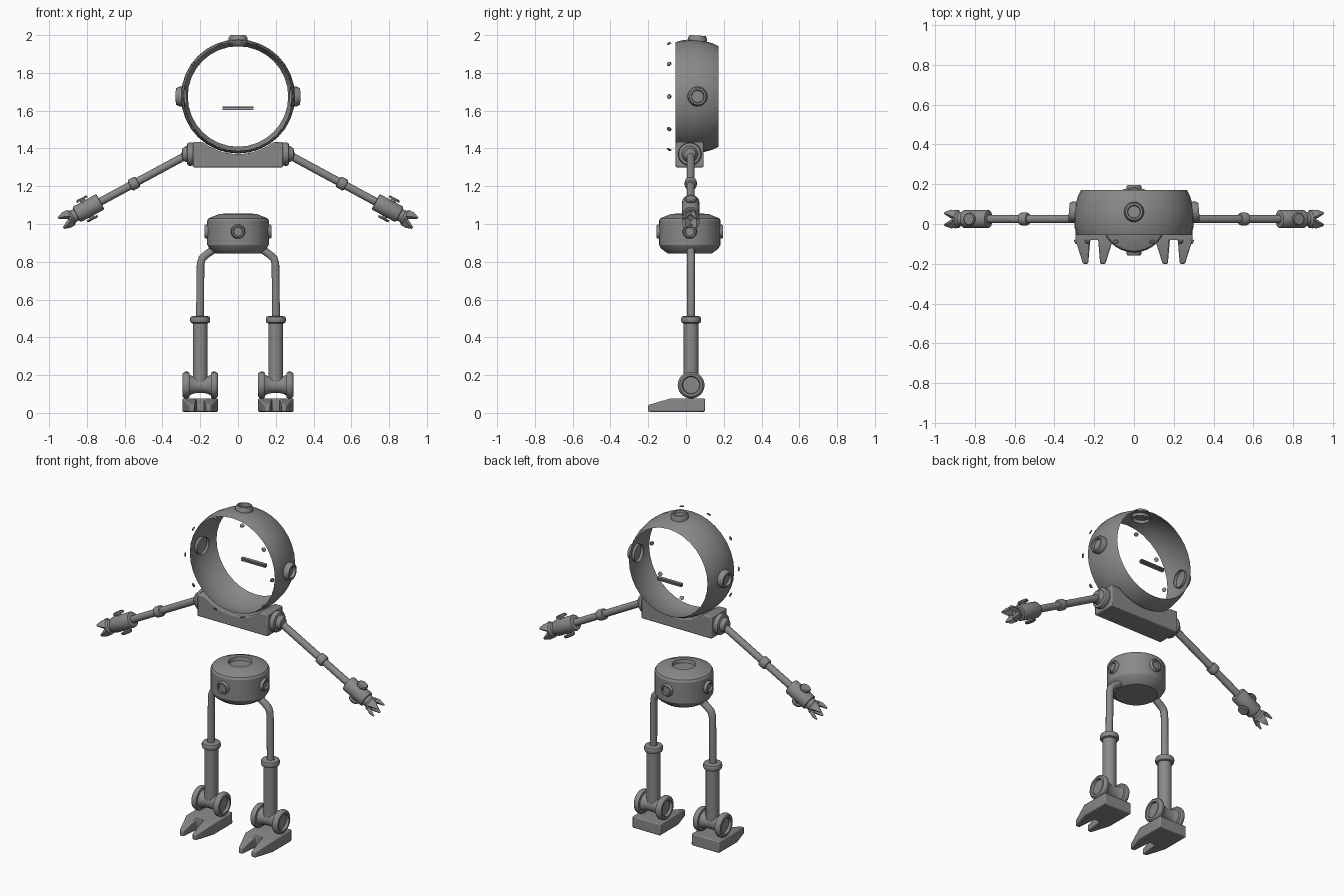
import bpy, bmesh, math
from mathutils import Vector

if "Cube" in bpy.data.objects:
    bpy.data.objects.remove(bpy.data.objects["Cube"])

grey = bpy.data.materials.new("metal grey")
grey.diffuse_color = (0.25, 0.25, 0.25, 1)
grey.use_nodes = True
grey.node_tree.nodes["Principled BSDF"].inputs["Base Color"].default_value = grey.diffuse_color


def finish(name, bm, angle=35, bevel=0.0, normals=True):
    if normals:
        bmesh.ops.recalc_face_normals(bm, faces=bm.faces)
    me = bpy.data.meshes.new(name)
    bm.to_mesh(me)
    bm.free()
    ob = bpy.data.objects.new(name, me)
    bpy.context.collection.objects.link(ob)
    me.materials.append(grey)
    if bevel:
        mod = ob.modifiers.new("bevel", 'BEVEL')
        mod.width, mod.segments, mod.limit_method = bevel, 2, 'ANGLE'
    bpy.ops.object.select_all(action='DESELECT')
    ob.select_set(True)
    bpy.context.view_layer.objects.active = ob
    bpy.ops.object.shade_smooth_by_angle(angle=math.radians(angle))
    return ob


def lathe(name, profile, origin, axis, segs=24, angle=35):
    """Spin (radius, height) points about an axis; a zero radius closes the end."""
    rot = Vector((0, 0, 1)).rotation_difference(Vector(axis)).to_matrix()
    origin = Vector(origin)
    bm = bmesh.new()
    rings = []
    for r, h in profile:
        n = 1 if r == 0 else segs
        rings.append([bm.verts.new(origin + rot @ Vector((
            r * math.cos(2 * math.pi * i / segs), r * math.sin(2 * math.pi * i / segs), h)))
            for i in range(n)])
    for a, b in zip(rings, rings[1:]):
        for i in range(segs):
            j = (i + 1) % segs
            quad = [a[i % len(a)], a[j % len(a)], b[j % len(b)], b[i % len(b)]]
            bm.faces.new(list(dict.fromkeys(quad)))
    return finish(name, bm, angle)


def rounded(r, h0, h1, b):
    """Profile of a closed disc or cylinder with softened rims."""
    return [(0, h0), (r - b, h0), (r - b * .3, h0 + b * .3), (r, h0 + b),
            (r, h1 - b), (r - b * .3, h1 - b * .3), (r - b, h1), (0, h1)]


def boss(name, r, origin, axis, height, depth=.02):
    """Raised ring with a sunken centre."""
    lathe(name, [(r, -depth), (r, height * .5), (r * .85, height), (r * .66, height),
                 (r * .6, height * .4), (0, height * .4)], origin, axis)


def prism(name, outline, y0, y1, bevel=0.0):
    """Extrude an (x, z) outline along y."""
    bm = bmesh.new()
    face = bm.faces.new([bm.verts.new((x, y0, z)) for x, z in outline])
    new = bmesh.ops.extrude_face_region(bm, geom=[face])['geom']
    bmesh.ops.translate(bm, vec=(0, y1 - y0, 0),
                        verts=[v for v in new if isinstance(v, bmesh.types.BMVert)])
    return finish(name, bm, 35, bevel)


# Head: open hoop with bosses on the crown and both sides
HZ = 1.675
lathe("head_hoop", [(.288, -.055), (.298, -.02), (.302, .02), (.3, .06), (.293, .1),
                    (.282, .14), (.266, .172)], (0, 0, HZ), (0, 1, 0), 32, 50)
boss("head_crown_boss", .05, (0, .06, HZ + .297), (0, .08, 1), .026)
for s in (-1, 1):
    boss("head_side_boss", .052, (s * .297, .06, HZ), (s, .08, 0), .03)

# Ring of small rivets ahead of the hoop
for i in range(10):
    a = math.radians(36 * i)
    d = Vector((math.cos(a), 0, math.sin(a)))
    lathe("rivet", [(0, -.003), (.013, -.003), (.011, .003), (0, .004)],
          d * .295 + Vector((0, -.09, HZ)), d + Vector((0, -.45, 0)), 12)

# Mouth: two thin lips
for z in (1.604, 1.615):
    prism("mouth_lip", [(-.082, z), (.082, z), (.082, z + .007), (-.082, z + .007)], .145, .165)

# Shoulder block with a cradle for the hoop
cradle = [(.305 * math.sin(a), HZ - .305 * math.cos(a))
          for a in (math.radians(37.5 - 7.5 * i) for i in range(11))]
prism("shoulder_block", [(-.238, 1.3), (.238, 1.3), (.238, 1.435)] + cradle + [(-.238, 1.435)],
      -.055, .093, .006)

for s in (-1, 1):
    # Shoulder joint
    lathe("shoulder_collar", rounded(.062, 0, .036, .012), (s * .234, .02, 1.37), (s, 0, 0))
    lathe("shoulder_ball", [(.044, 0), (.042, .015), (.03, .032), (0, .038)],
          (s * .262, .02, 1.37), (s, 0, 0))

    # Arm
    d = Vector((s * .88, 0, -.475)).normalized()
    up = Vector((s * .475, 0, .88)).normalized()
    start = Vector((s * .262, .025, 1.37))
    lathe("arm", [(0, 0), (.021, 0), (.021, .56), (0, .56)], start, d, 16)
    lathe("elbow_collar", rounded(.032, .305, .352, .008), start, d, 20)

    # Hand with a button on each side
    lathe("hand", rounded(.046, .53, .675, .008), start, d)
    lathe("wrist_neck", [(0, .67), (.034, .67), (.034, .695), (.042, .705), (.042, .718),
                         (.026, .722), (.022, .71), (0, .71)], start, d, 20)
    for q in (-1, 1):
        lathe("hand_button", [(0, .03), (.014, .03), (.014, .053), (.032, .053),
                              (.032, .06), (.027, .066), (0, .066)],
              start + d * .61, up * q, 20)

    # Claw: four flared fingers
    for k in range(4):
        a = math.radians(45 + 90 * k)
        out = up * math.cos(a) + Vector((0, math.sin(a), 0))
        side = d.cross(out)
        bm = bmesh.new()
        ends = []
        for t, r0, r1, w in ((.705, .012, .038, .026), (.735, .026, .048, .018), (.768, .038, .046, .004)):
            ends.append([bm.verts.new(start + d * t + out * r + side * w * m)
                         for r, m in ((r0, -1), (r0, 1), (r1, 1), (r1, -1))])
        for p, q in zip(ends, ends[1:]):
            for i in range(4):
                j = (i + 1) % 4
                bm.faces.new((p[i], p[j], q[j], q[i]))
        bm.faces.new(ends[0])
        bm.faces.new(ends[-1])
        finish("claw_finger", bm, 20)

# Pelvis drum with sunken top and four bosses
lathe("pelvis", [(0, .845), (.118, .845), (.15, .868), (.163, .89), (.163, 1.018), (.156, 1.03),
                 (.1, 1.053), (.066, 1.055), (.062, 1.035), (0, 1.035)], (0, .02, 0), (0, 0, 1), 32, 25)
for x, y in ((1, 0), (-1, 0), (0, 1), (0, -1)):
    boss("pelvis_boss", .038, (x * .16, .02 + y * .16, .96), (x, y, 0), .017)

for s in (-1, 1):
    # Bent thigh tube
    cu = bpy.data.curves.new("thigh", 'CURVE')
    cu.dimensions, cu.bevel_depth, cu.bevel_resolution, cu.use_fill_caps = '3D', .0215, 3, True
    pts = [(.1, .885), (.165, .84), (.19, .818), (.198, .79), (.202, .48)]
    sp = cu.splines.new('POLY')
    sp.points.add(len(pts) - 1)
    for p, (x, z) in zip(sp.points, pts):
        p.co = (s * x, .027, z, 1)
    tmp = bpy.data.objects.new("thigh_path", cu)
    bpy.context.collection.objects.link(tmp)
    bpy.context.view_layer.update()
    me = bpy.data.meshes.new_from_object(tmp.evaluated_get(bpy.context.evaluated_depsgraph_get()))
    bpy.data.objects.remove(tmp)
    bm = bmesh.new()
    bm.from_mesh(me)
    finish("thigh", bm, 50)

    # Shin and knee collar
    x = s * .2
    lathe("shin", [(0, .13), (.039, .13), (.039, .49), (0, .49)], (x, .027, 0), (0, 0, 1))
    lathe("knee_collar", rounded(.053, .474, .512, .012), (x, .027, 0), (0, 0, 1))

    # Ankle spool, with sunken hub on both ends
    half = [(0, .078), (.044, .078), (.048, .093), (.06, .093), (.068, .087), (.071, .08),
            (.071, .066), (.066, .058), (.054, .056), (.046, .04), (.042, .02)]
    lathe("ankle_spool", [(r, -h) for r, h in half] + half[::-1], (x, .027, .147), (1, 0, 0), 28)

    # Foot with two tapered toes
    bm = bmesh.new()

    def vert(px, py, top):
        z = .006 if not top else (.077 if py > -.09 else .042)
        return bm.verts.new((x + px, py, z))
    plan = [(-.094, .1), (.094, .1), (.094, -.08), (.056, -.2), (.03, -.2), (.02, -.08),
            (-.02, -.08), (-.03, -.2), (-.056, -.2), (-.094, -.08)]
    low = [vert(*p, False) for p in plan]
    high = [vert(*p, True) for p in plan]
    for ring in (low, high):
        for ids in ((0, 1, 2, 5, 6, 9), (2, 3, 4, 5), (6, 7, 8, 9)):
            bm.faces.new([ring[i] for i in ids])
    for i in range(10):
        j = (i + 1) % 10
        bm.faces.new((low[i], low[j], high[j], high[i]))
    finish("foot", bm, 30, .006)
